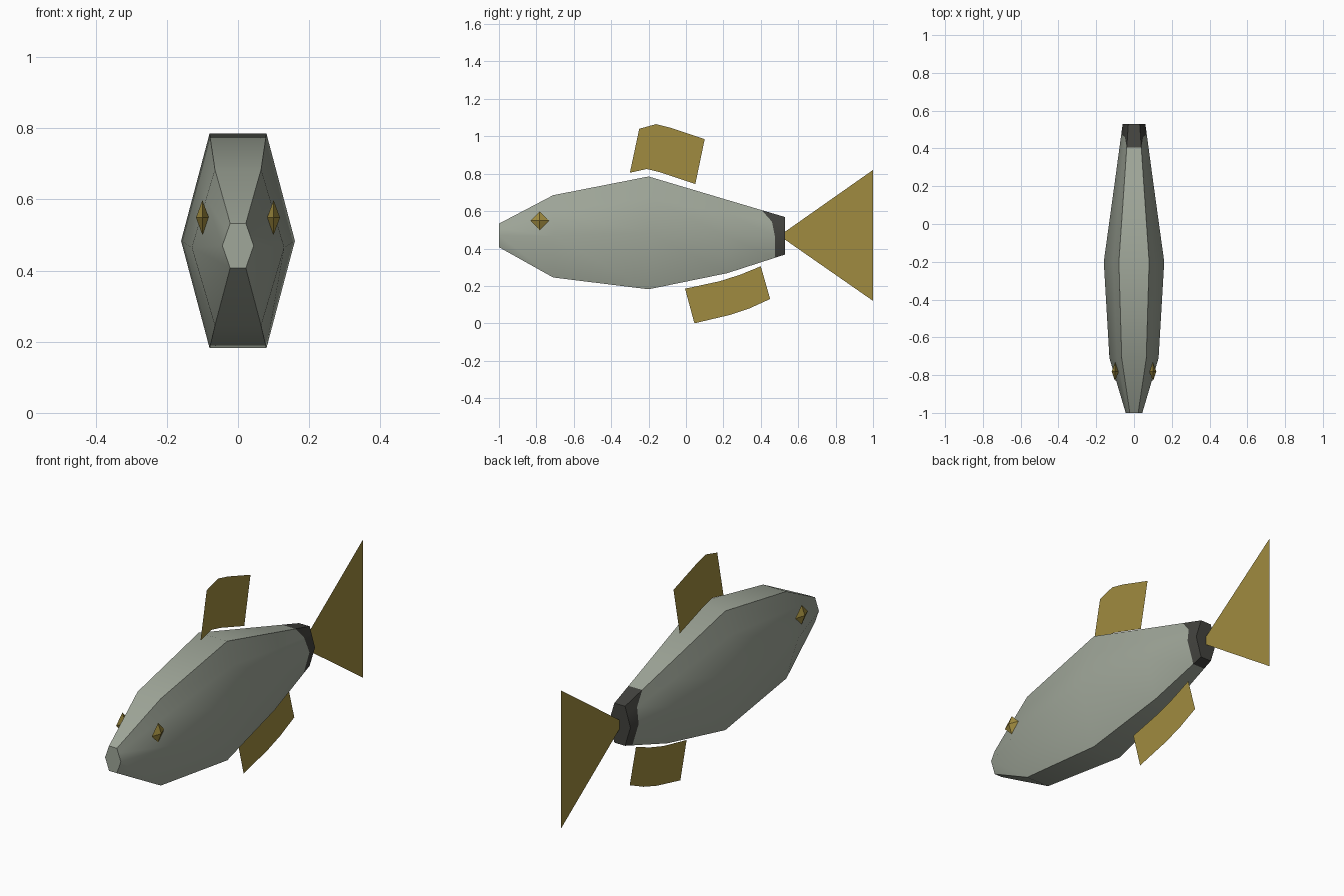
import bpy, bmesh
from math import radians

if "Cube" in bpy.data.objects:
    bpy.data.objects.remove(bpy.data.objects["Cube"])


def material(name, rgb):
    mat = bpy.data.materials.new(name)
    mat.use_nodes = True
    mat.diffuse_color = (*rgb, 1)
    mat.node_tree.nodes["Principled BSDF"].inputs["Base Color"].default_value = (*rgb, 1)
    return mat


grey = material("grey_green_skin", (0.35, 0.385, 0.32))
dark = material("dark_tail_band", (0.055, 0.055, 0.048))
gold = material("gold_fin", (0.35, 0.26, 0.05))


def add_object(name, bm, *mats):
    mesh = bpy.data.meshes.new(name)
    bm.to_mesh(mesh)
    bm.free()
    for m in mats:
        mesh.materials.append(m)
    obj = bpy.data.objects.new(name, mesh)
    bpy.context.collection.objects.link(obj)
    return obj


# Body stations: y, bottom z, top z, half width at the middle, half width at top and bottom
STATIONS = [
    (-1.0, 0.407, 0.533, 0.044, 0.022),
    (-0.71, 0.245, 0.685, 0.13, 0.065),
    (-0.2, 0.182, 0.785, 0.16, 0.08),
    (0.22, 0.268, 0.66, 0.102, 0.051),
    (0.53, 0.368, 0.568, 0.06, 0.03),
]
# Cross-section corners: side, height from middle (-1 to 1)
CORNERS = [(1, 1), (1, 0.62), (1, 0), (1, -1), (-1, -1), (-1, 0), (-1, 0.62), (-1, 1)]
# The dark band starts further forward on the back than on the flanks
BAND_START = {1: 0.405, 0.62: 0.46, 0: 0.475, -1: 0.477}


def body_point(y, side, h):
    for a, b in zip(STATIONS, STATIONS[1:]):
        if y <= b[0]:
            break
    t = (y - a[0]) / (b[0] - a[0])
    _, low, high, wide, narrow = [p + (q - p) * t for p, q in zip(a, b)]
    x = side * (wide + (narrow - wide) * abs(h))
    return x, y, (low + high) / 2 + h * (high - low) / 2


# Body: loft through the stations, with the slanted band edge before the last ring
bm = bmesh.new()
rings = [[bm.verts.new(body_point(s[0], *c)) for c in CORNERS] for s in STATIONS]
rings.insert(-1, [bm.verts.new(body_point(BAND_START[h], s, h)) for s, h in CORNERS])
n = len(CORNERS)
for k, (r, q) in enumerate(zip(rings, rings[1:])):
    for i in range(n):
        j = (i + 1) % n
        face = bm.faces.new((r[i], r[j], q[j], q[i]))
        face.material_index = int(k == len(rings) - 2)
bm.faces.new(rings[0])
bm.faces.new(rings[-1]).material_index = 1
bmesh.ops.recalc_face_normals(bm, faces=bm.faces)
body = add_object("body", bm, grey, dark)
bpy.context.view_layer.objects.active = body
body.select_set(True)
bpy.ops.object.shade_smooth_by_angle(angle=radians(35))

# Fins: flat sheets on the centre plane, outlined as (y, z)
FINS = {
    "dorsal_fin": [(-0.3, 0.805), (-0.25, 1.04), (-0.16, 1.065), (-0.08, 1.045), (0.1, 0.985),
                   (0.05, 0.745), (-0.14, 0.808), (-0.21, 0.825)],
    "lower_fin": [(-0.005, 0.185), (0.045, 0.0), (0.235, 0.045), (0.34, 0.08), (0.45, 0.13),
                  (0.4, 0.305), (0.29, 0.26), (0.18, 0.225)],
    "tail_fin": [(0.53, 0.447), (0.53, 0.49), (1.0, 0.82), (0.765, 0.47), (1.0, 0.12)],
}
for name, outline in FINS.items():
    bm = bmesh.new()
    face = bm.faces.new([bm.verts.new((0, y, z)) for y, z in outline])
    bmesh.ops.triangulate(bm, faces=[face])
    add_object(name, bm, gold)

# Eyes: flattened eight-sided gems
for name, side in (("left_eye", 1), ("right_eye", -1)):
    bm = bmesh.new()
    bmesh.ops.create_uvsphere(bm, u_segments=4, v_segments=2, radius=1)
    eye = add_object(name, bm, gold)
    eye.scale = (0.018, 0.05, 0.049)
    eye.location = (side * 0.1, -0.782, 0.549)
